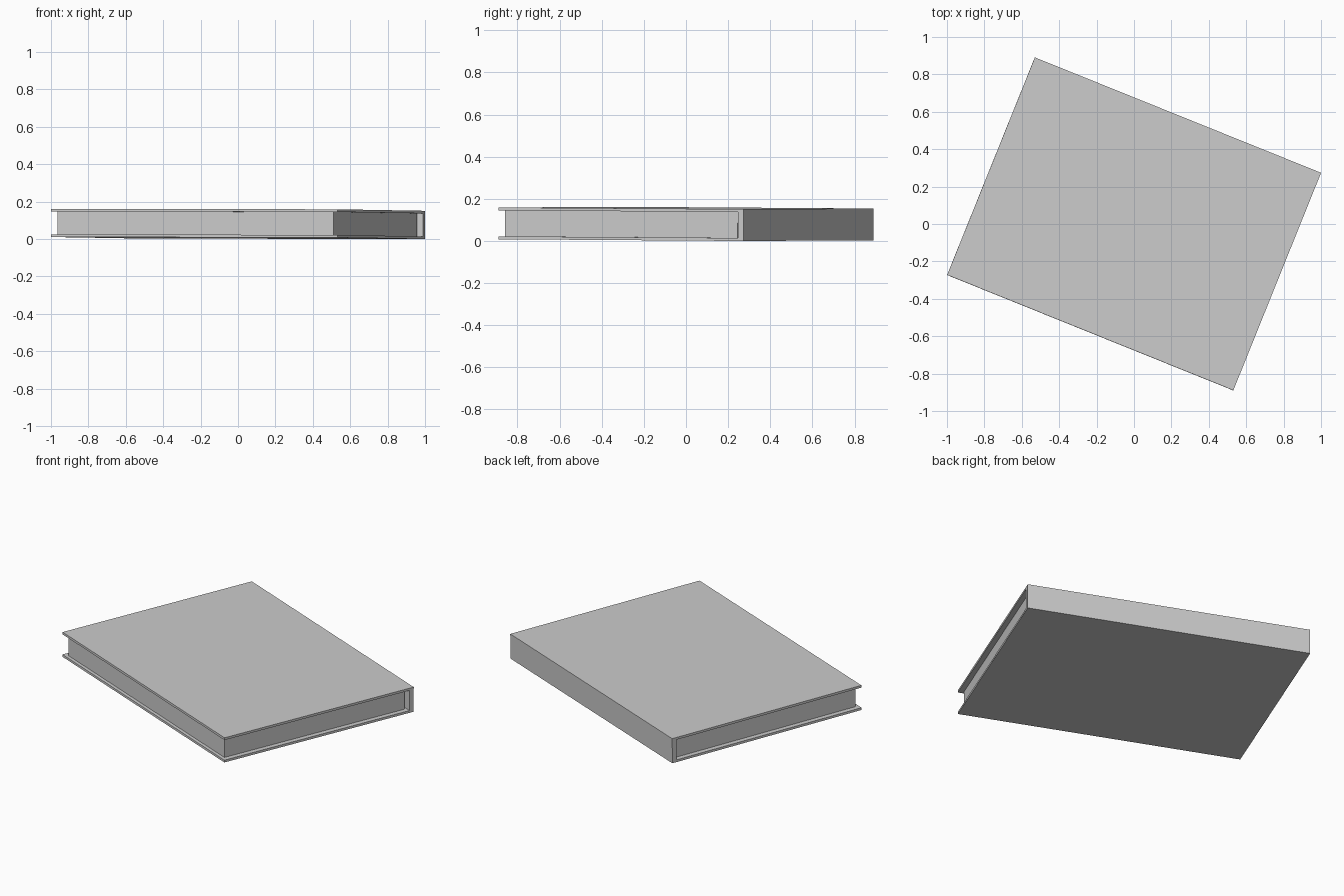
import bpy
import math
from mathutils import Matrix

cube = bpy.data.objects.get("Cube")
if cube:
    bpy.data.objects.remove(cube, do_unlink=True)

grey = bpy.data.materials.new("plain grey")
colour = (0.6, 0.6, 0.6, 1.0)
grey.use_nodes = True
grey.diffuse_color = colour
grey.node_tree.nodes["Principled BSDF"].inputs["Base Color"].default_value = colour

# Book size: half length along the spine, half width, thickness
HALF_L, HALF_W, THICK = 0.825, 0.627, 0.151
BOARD, SPINE = 0.014, 0.028
END_INSET, FORE_INSET, SPINE_GAP = 0.03, 0.02, 0.014

# The book lies turned on the ground, very slightly tilted down to the spine
pose = (Matrix.Translation((0, 0, 0.0055))
        @ Matrix.Rotation(math.radians(-21.96), 4, 'Z')
        @ Matrix.Rotation(0.0018, 4, 'Y')
        @ Matrix.Rotation(-0.0064, 4, 'X'))


def extrude_profile(name, profile, half_length):
    """Prism along the spine from a (width, height) outline."""
    n = len(profile)
    verts = [(x, y, z) for x in (-half_length, half_length) for y, z in profile]
    faces = [tuple(reversed(range(n))), tuple(range(n, 2 * n))]
    faces += [(i, (i + 1) % n, n + (i + 1) % n, n + i) for i in range(n)]
    mesh = bpy.data.meshes.new(name)
    mesh.from_pydata(verts, [], faces)
    mesh.transform(pose)
    mesh.materials.append(grey)
    obj = bpy.data.objects.new(name, mesh)
    bpy.context.collection.objects.link(obj)
    return obj


# Cover: two boards joined by the spine, as one U-shaped outline
inner = HALF_W - SPINE
extrude_profile("cover", [
    (-HALF_W, 0), (HALF_W, 0), (HALF_W, THICK), (-HALF_W, THICK),
    (-HALF_W, THICK - BOARD), (inner, THICK - BOARD),
    (inner, BOARD), (-HALF_W, BOARD)], HALF_L)

# Page block: set back from the open edges, with a narrow gap at the spine
fore, back = -HALF_W + FORE_INSET, inner - SPINE_GAP
extrude_profile("page_block", [
    (fore, BOARD), (back, BOARD),
    (back, THICK - BOARD), (fore, THICK - BOARD)], HALF_L - END_INSET)
